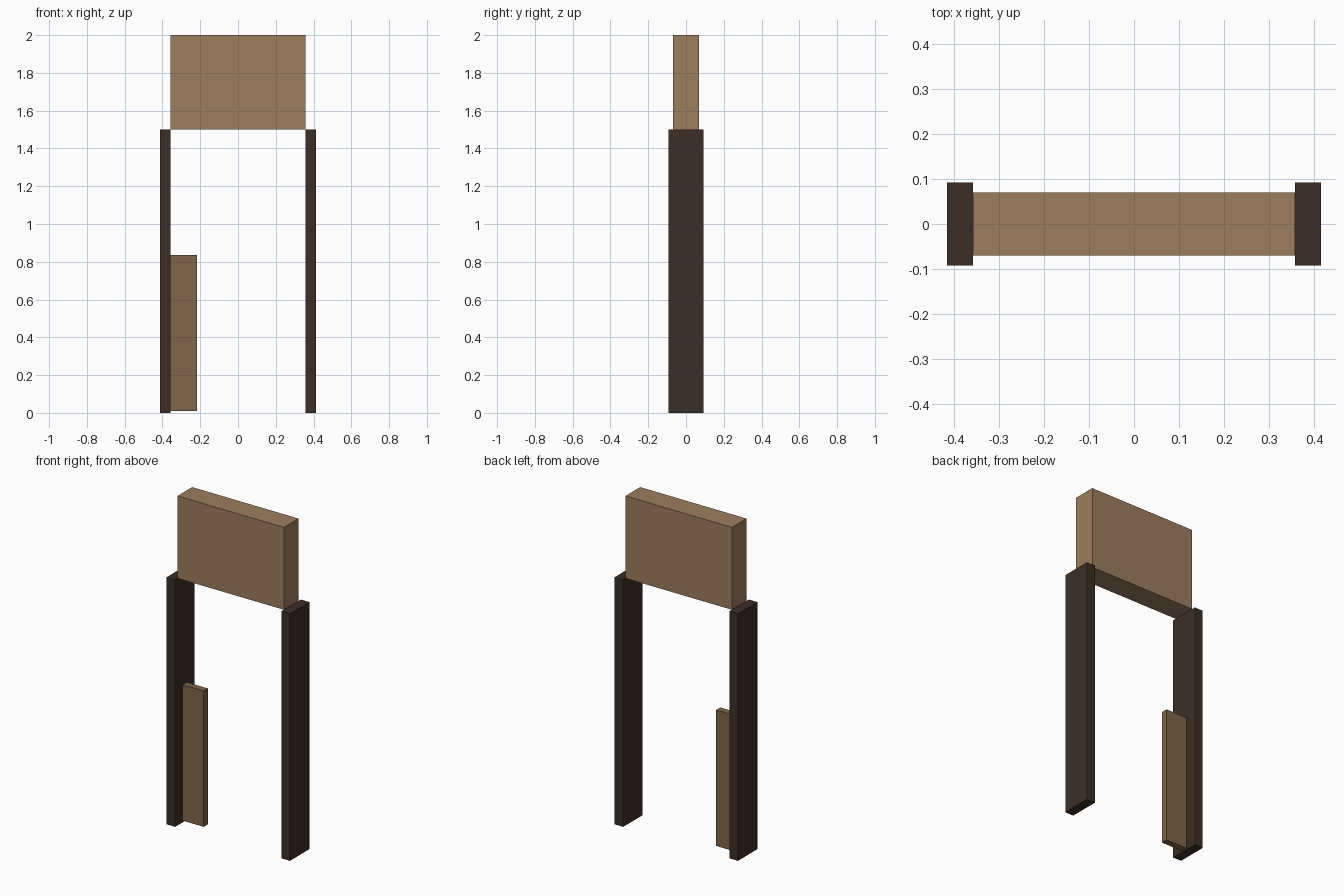
import bpy

if "Cube" in bpy.data.objects:
    bpy.data.objects.remove(bpy.data.objects["Cube"])


def material(name, rgb):
    m = bpy.data.materials.new(name)
    m.diffuse_color = (*rgb, 1.0)
    m.use_nodes = True
    m.node_tree.nodes["Principled BSDF"].inputs["Base Color"].default_value = m.diffuse_color
    return m


def box(name, x, y, z, mat):
    """Axis-aligned box from (min, max) ranges."""
    ranges = (x, y, z)
    bpy.ops.mesh.primitive_cube_add(size=1, location=[(a + b) / 2 for a, b in ranges])
    ob = bpy.context.object
    ob.name = name
    ob.scale = [b - a for a, b in ranges]
    bpy.ops.object.transform_apply(location=False, rotation=False, scale=True)
    ob.data.materials.append(mat)
    return ob


dark_wood = material("dark_wood", (0.045, 0.028, 0.019))
wall_tan = material("wall_tan", (0.332, 0.205, 0.114))
door_brown = material("door_brown", (0.212, 0.130, 0.065))

OUTER, INNER = 0.414, 0.357

# Upright posts on either side of the opening
box("left_post", (-OUTER, -INNER), (-0.0925, 0.0925), (0, 1.5), dark_wood)
box("right_post", (INNER, OUTER), (-0.0925, 0.0925), (0, 1.5), dark_wood)

# Wall panel above the opening
box("header_panel", (-INNER, INNER), (-0.07, 0.07), (1.5, 2.0), wall_tan)

# Thin broken door slab against the left post
box("door_slab", (-INNER, -0.216), (-0.02, 0.02), (0.01, 0.835), door_brown)
